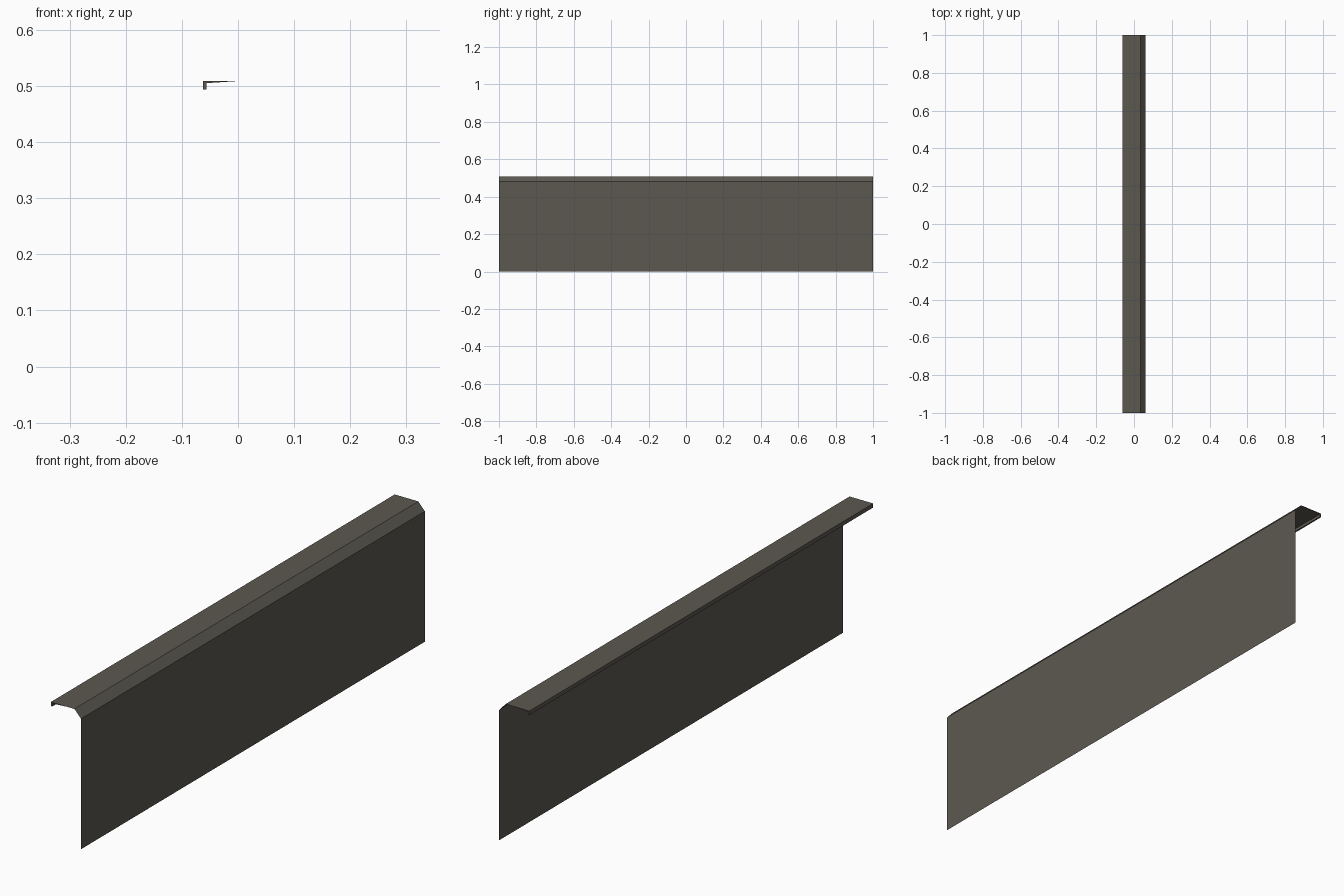
import bpy, bmesh

if "Cube" in bpy.data.objects:
    bpy.data.objects.remove(bpy.data.objects["Cube"])

mat = bpy.data.materials.new("dark taupe")
mat.diffuse_color = (0.108, 0.099, 0.082, 1)
mat.use_nodes = True
mat.node_tree.nodes["Principled BSDF"].inputs["Base Color"].default_value = mat.diffuse_color


def extrude_profile(name, pts, closed=False):
    """Sweep an x-z profile along the full length in y."""
    bm = bmesh.new()
    a = [bm.verts.new((x, -1, z)) for x, z in pts]
    b = [bm.verts.new((x, 1, z)) for x, z in pts]
    n = len(pts)
    for i in range(n if closed else n - 1):
        j = (i + 1) % n
        bm.faces.new((a[i], a[j], b[j], b[i]))
    if closed:
        bm.faces.new(a)
        bm.faces.new(b[::-1])
        bmesh.ops.recalc_face_normals(bm, faces=bm.faces)
    me = bpy.data.meshes.new(name)
    bm.to_mesh(me)
    bm.free()
    me.materials.append(mat)
    ob = bpy.data.objects.new(name, me)
    bpy.context.collection.objects.link(ob)
    return ob


# Thin sheet: vertical wall, sloped shoulder, flat top
extrude_profile("wall_sheet", [(0.061, 0), (0.061, 0.48), (0.034, 0.509), (0.004, 0.509)])

# Thickened rim with a short lip hanging down at the back edge
extrude_profile("top_rim", [(0.004, 0.509), (-0.062, 0.509), (-0.062, 0.494),
                            (-0.056, 0.494), (-0.056, 0.505)], closed=True)
